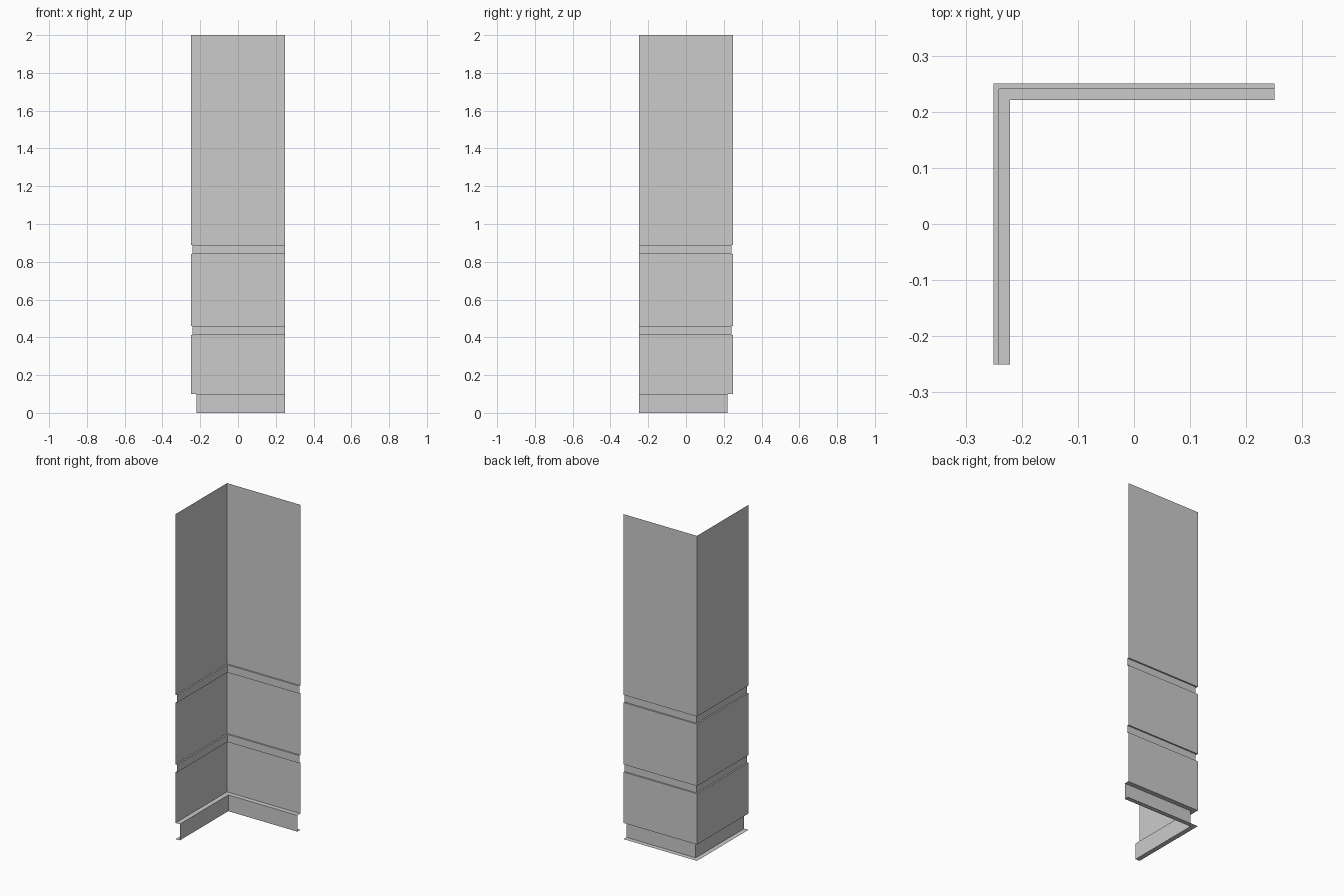
import bpy, bmesh

if "Cube" in bpy.data.objects:
    bpy.data.objects.remove(bpy.data.objects["Cube"])

H = 0.25  # half width of the corner

# Wall profile: (inward offset, height), from foot flange to top edge
profile = [(0, 0), (0.029, 0), (0.029, 0.1), (0, 0.1)]
for z0, z1 in [(0.413, 0.46), (0.841, 0.888)]:  # two horizontal grooves
    profile += [(0, z0), (0.009, z0), (0.009, z1), (0, z1)]
profile.append((0, 2))

# Sweep the profile along the L-shaped plan with a mitred corner
bm = bmesh.new()
rows = []
for d, z in profile:
    plan = [(-H + d, -H), (-H + d, H - d), (H, H - d)]
    rows.append([bm.verts.new((x, y, z)) for x, y in plan])
for low, high in zip(rows, rows[1:]):
    for i in range(2):
        bm.faces.new((low[i + 1], low[i], high[i], high[i + 1]))
bm.normal_update()

mesh = bpy.data.meshes.new("corner_wall")
bm.to_mesh(mesh)
bm.free()
wall = bpy.data.objects.new("corner_wall", mesh)
bpy.context.collection.objects.link(wall)
